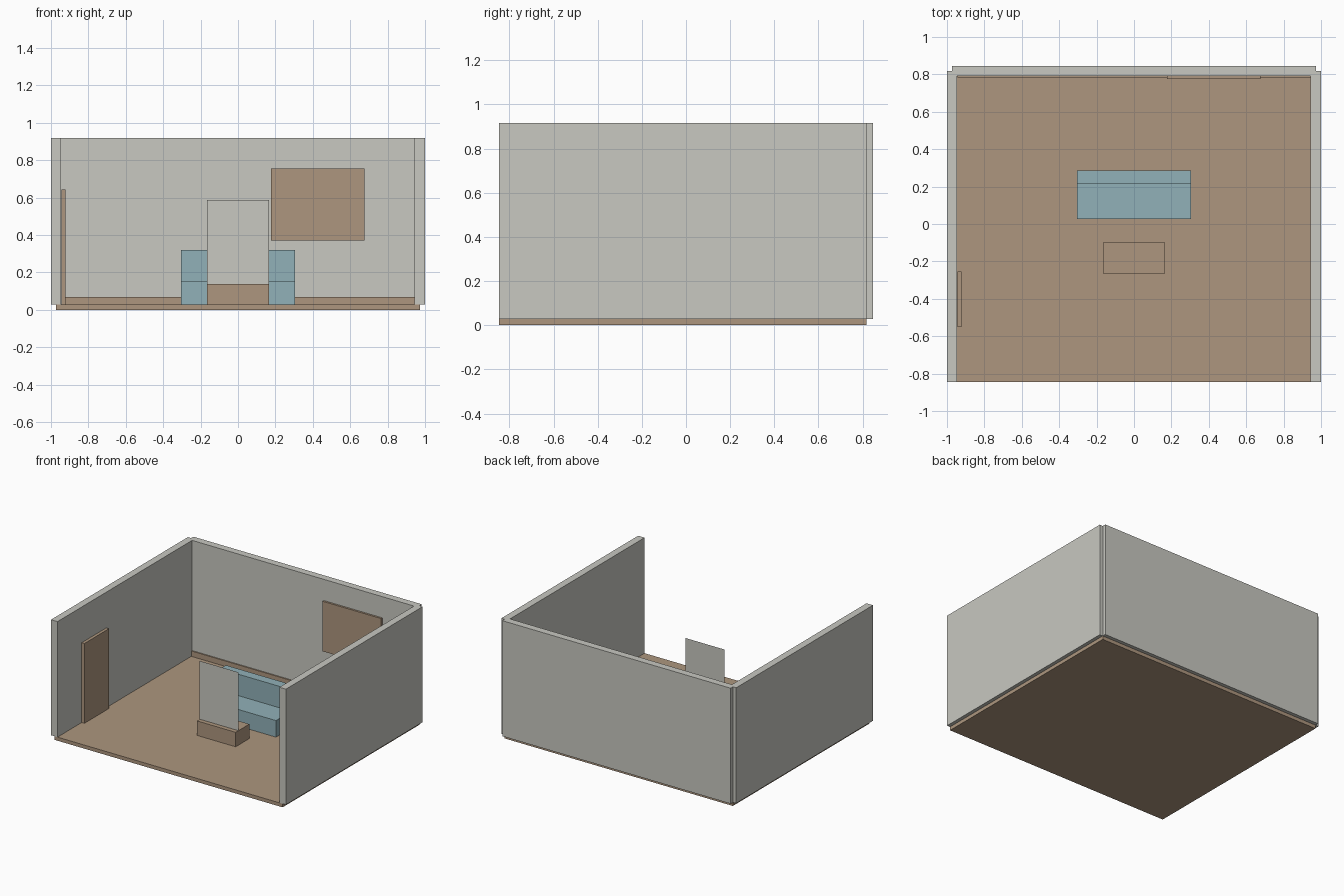
import bpy

if "Cube" in bpy.data.objects:
    bpy.data.objects.remove(bpy.data.objects["Cube"])


def material(name, rgb):
    m = bpy.data.materials.new(name)
    m.diffuse_color = (*rgb, 1)
    m.use_nodes = True
    m.node_tree.nodes["Principled BSDF"].inputs["Base Color"].default_value = m.diffuse_color
    return m


WALL = material("pale grey", (0.578, 0.578, 0.533))
WOOD = material("tan wood", (0.418, 0.305, 0.209))
TEAL = material("soft teal", (0.283, 0.440, 0.479))


def box(name, x, y, z, mat):
    """Axis-aligned box from (min, max) ranges."""
    bpy.ops.mesh.primitive_cube_add(
        size=1, location=[(r[0] + r[1]) / 2 for r in (x, y, z)])
    ob = bpy.context.object
    ob.name = name
    ob.scale = [r[1] - r[0] for r in (x, y, z)]
    bpy.ops.object.transform_apply(location=False, rotation=False, scale=True)
    ob.data.materials.append(mat)
    return ob


T = 0.055              # wall thickness
FLOOR = T / 2          # floor top
TOP = 0.917            # wall top
FRONT, BACK = -0.846, 0.846
SIDE_END = BACK - T / 2
INNER_X, INNER_Y = 1 - T, BACK - T

# Floor slab
box("floor", (-0.9725, 0.9725), (FRONT, SIDE_END), (0, FLOOR), WOOD)

# Three walls, open at the front
for side, x in (("left", (-1, -INNER_X)), ("right", (INNER_X, 1))):
    box(side + "_wall", x, (FRONT, SIDE_END), (FLOOR, TOP), WALL)
box("back_wall", (-0.9725, 0.9725), (INNER_Y, BACK), (FLOOR, TOP), WALL)

# Wall fittings
box("skirting_board", (-INNER_X, INNER_X), (0.782, INNER_Y), (FLOOR, 0.069), WOOD)
box("wall_board", (0.177, 0.676), (0.776, INNER_Y), (0.369, 0.754), WOOD)
box("door", (-INNER_X, -0.922), (-0.552, -0.253), (FLOOR, 0.642), WOOD)

# Sofa
box("sofa_seat", (-0.304, 0.304), (0.028, 0.215), (FLOOR, 0.155), TEAL)
box("sofa_back", (-0.304, 0.304), (0.215, 0.287), (FLOOR, 0.32), TEAL)

# Low table with an upright sheet standing on it
box("low_table", (-0.165, 0.165), (-0.264, -0.098), (FLOOR, 0.139), WOOD)
sheet = bpy.data.meshes.new("upright_sheet")
sheet.from_pydata([(-0.165, -0.23, 0.139), (0.165, -0.23, 0.139),
                   (0.165, -0.23, 0.588), (-0.165, -0.23, 0.588)],
                  [], [(0, 1, 2, 3)])
sheet.materials.append(WALL)
bpy.context.collection.objects.link(bpy.data.objects.new("upright_sheet", sheet))
